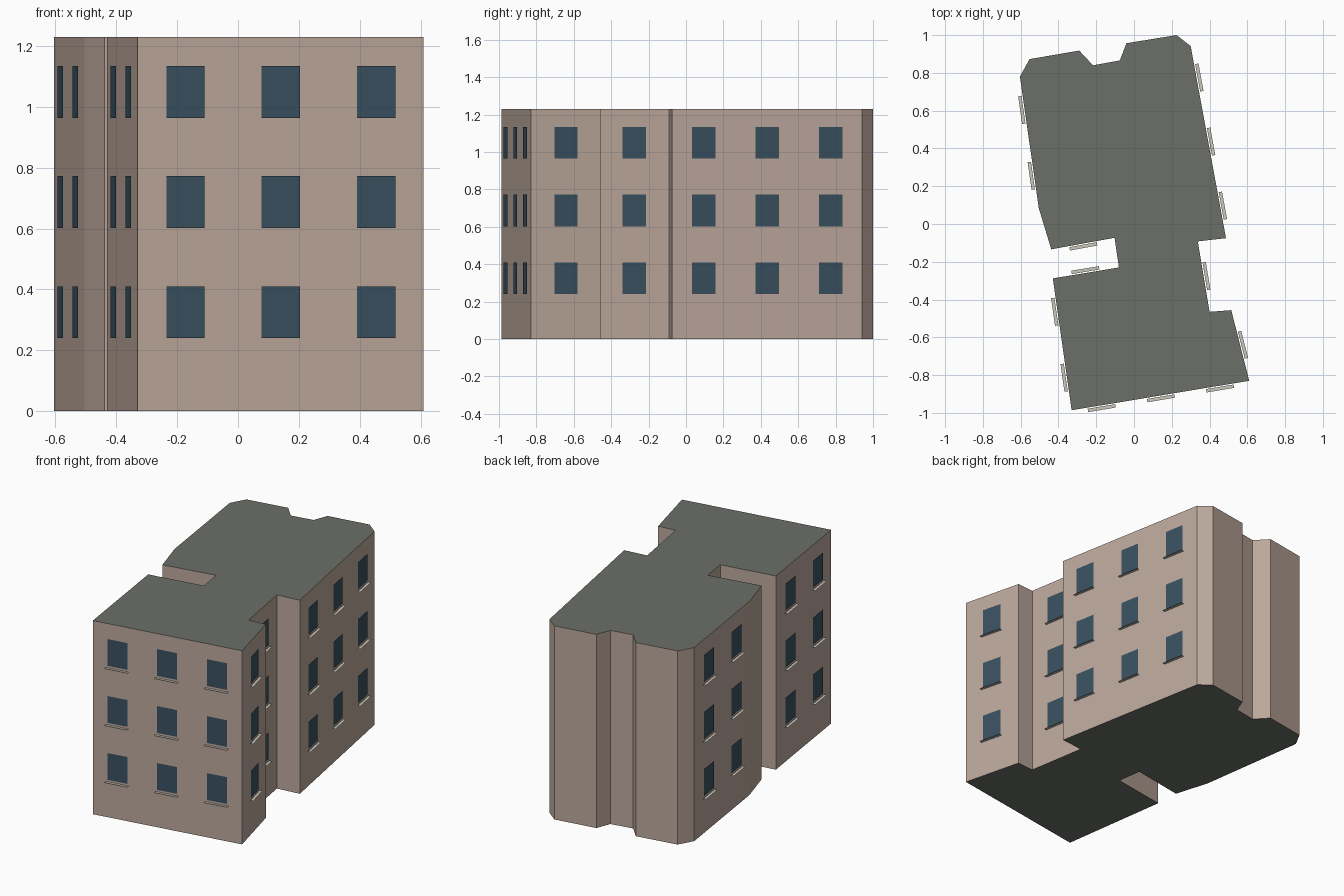
import bpy
from mathutils import Vector

if "Cube" in bpy.data.objects:
    bpy.data.objects.remove(bpy.data.objects["Cube"])

HEIGHT = 1.23
SILL_Z = [0.24, 0.602, 0.964]          # window bottoms, one per storey
WIN_W, WIN_H, WIN_OUT = 0.128, 0.17, 0.005
SILL_W, SILL_IN, SILL_OUT, SILL_DROP = 0.148, 0.006, 0.024, 0.012

# Footprint, counter-clockwise: x, y, windows on the wall that starts here
PLAN = [
    (-0.33, -0.986, 3), (0.61, -0.83, 1), (0.515, -0.456, 0), (0.40, -0.465, 1),
    (0.338, -0.092, 0), (0.487, -0.075, 3), (0.30, 0.942, 0), (0.225, 1.0, 0),
    (-0.04, 0.957, 0), (-0.075, 0.866, 0), (-0.217, 0.84, 0), (-0.29, 0.918, 0),
    (-0.553, 0.873, 0), (-0.604, 0.78, 2), (-0.504, 0.083, 0), (-0.438, -0.134, 1),
    (-0.103, -0.073, 0), (-0.08, -0.23, 1), (-0.43, -0.288, 2),
]


def material(name, rgb):
    mat = bpy.data.materials.new(name)
    mat.diffuse_color = (*rgb, 1)
    mat.use_nodes = True
    mat.node_tree.nodes["Principled BSDF"].inputs["Base Color"].default_value = mat.diffuse_color
    return mat


def make(name, verts, faces, mats):
    mesh = bpy.data.meshes.new(name)
    mesh.from_pydata(verts, [], faces)
    for m in mats:
        mesh.materials.append(m)
    obj = bpy.data.objects.new(name, mesh)
    bpy.context.collection.objects.link(obj)
    return obj


wall = material("wall", (0.50, 0.39, 0.33))
roof = material("roof", (0.15, 0.16, 0.14))
glass = material("glass", (0.04, 0.08, 0.115))
stone = material("stone", (0.60, 0.57, 0.50))

# Building body: extruded footprint with roof and base in the roof colour
n = len(PLAN)
verts = [(x, y, z) for z in (0, HEIGHT) for x, y, _ in PLAN]
faces = [(i, (i + 1) % n, (i + 1) % n + n, i + n) for i in range(n)]
faces += [tuple(range(n, 2 * n)), tuple(reversed(range(n)))]
body = make("building_body", verts, faces, [wall, roof])
for p in body.data.polygons[n:]:
    p.material_index = 1

# Window panes and thin sills, spaced evenly along each wall
pane_verts, sill_verts = [], []
up = Vector((0, 0, 1))
for i, (x, y, count) in enumerate(PLAN):
    a = Vector((x, y, 0))
    b = Vector((*PLAN[(i + 1) % n][:2], 0))
    along = (b - a).normalized()
    out = along.cross(up)
    for k in range(count):
        mid = a.lerp(b, (k + 0.5) / count)
        for z in SILL_Z:
            c = mid + out * WIN_OUT + up * z
            h = along * WIN_W / 2
            pane_verts += [c - h, c + h, c + h + up * WIN_H, c - h + up * WIN_H]
            c = mid + up * (z - SILL_DROP)
            h = along * SILL_W / 2
            sill_verts += [c - h + out * SILL_OUT, c + h + out * SILL_OUT,
                           c + h + out * SILL_IN, c - h + out * SILL_IN]

for name, vs, mat in (("window_panes", pane_verts, glass), ("window_sills", sill_verts, stone)):
    make(name, vs, [tuple(range(j, j + 4)) for j in range(0, len(vs), 4)], [mat])
